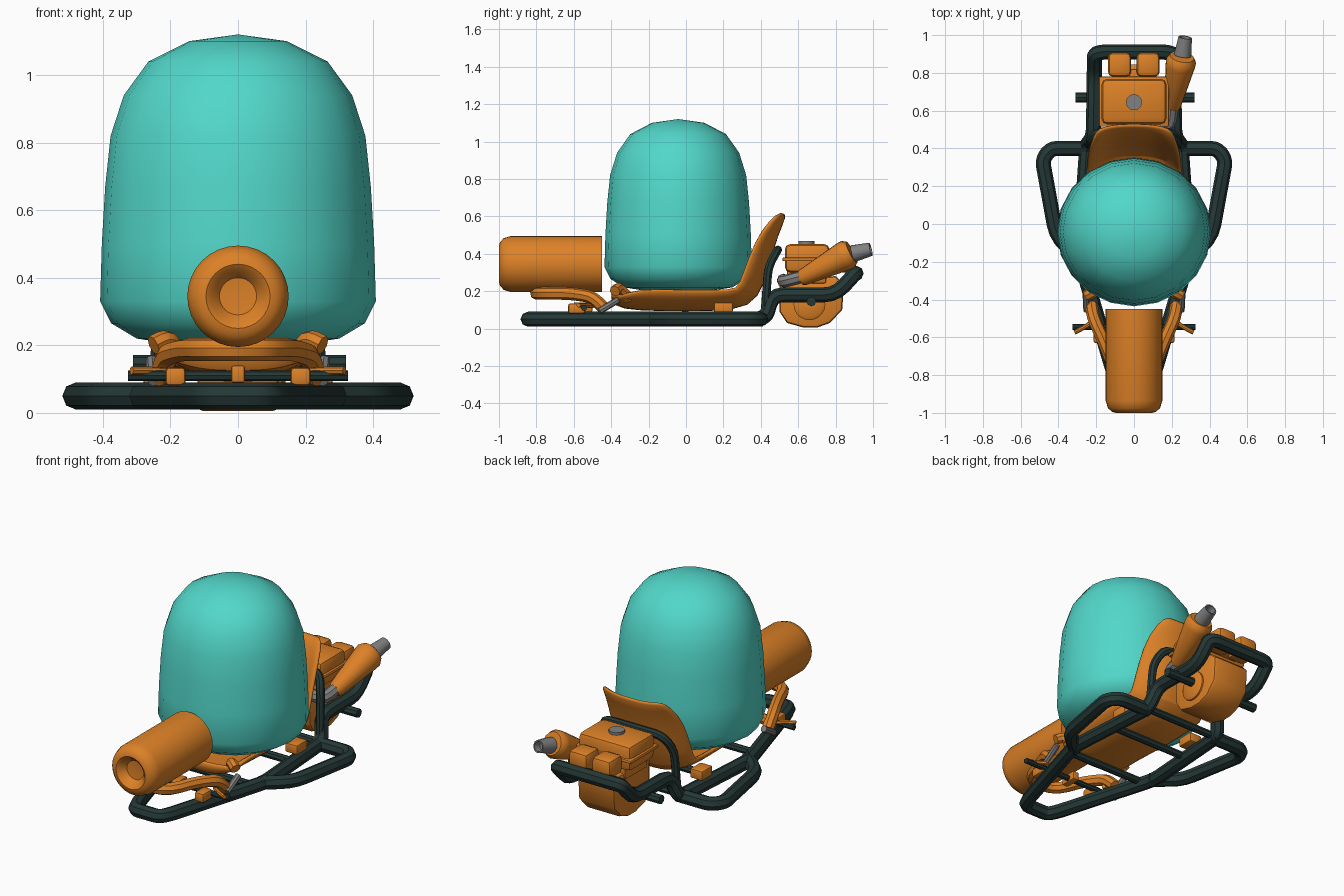
import bpy, bmesh, math
from mathutils import Vector

if "Cube" in bpy.data.objects:
    bpy.data.objects.remove(bpy.data.objects["Cube"])


def colour(name, rgb):
    m = bpy.data.materials.new(name)
    m.diffuse_color = (*rgb, 1)
    m.use_nodes = True
    m.node_tree.nodes["Principled BSDF"].inputs["Base Color"].default_value = m.diffuse_color
    return m


TEAL = colour("teal", (0.085, 0.68, 0.59))
ORANGE = colour("orange", (0.72, 0.22, 0.02))
DARK = colour("dark_green", (0.018, 0.04, 0.037))
GREY = colour("grey", (0.22, 0.22, 0.22))


def add(name, mesh, mat):
    o = bpy.data.objects.new(name, mesh)
    bpy.context.collection.objects.link(o)
    mesh.materials.clear()
    mesh.materials.append(mat)
    return o


def from_bm(name, bm, mat):
    bmesh.ops.recalc_face_normals(bm, faces=bm.faces)
    mesh = bpy.data.meshes.new(name)
    bm.to_mesh(mesh)
    bm.free()
    return add(name, mesh, mat)


def lathe(name, profile, base, axis, mat, n=20):
    """Revolve (radius, distance) points around an axis."""
    bm = bmesh.new()
    vs = [bm.verts.new((r, 0, t)) for r, t in profile]
    es = [bm.edges.new(p) for p in zip(vs, vs[1:])]
    bmesh.ops.spin(bm, geom=vs + es, cent=(0, 0, 0), axis=(0, 0, 1),
                   angle=2 * math.pi, steps=n, use_duplicate=False)
    bmesh.ops.remove_doubles(bm, verts=bm.verts, dist=0.0005)
    o = from_bm(name, bm, mat)
    o.rotation_euler = Vector(axis).to_track_quat('Z', 'Y').to_euler()
    o.location = base
    return o


def tube(name, pts, r, mat, fillet=0.07):
    """Round tube along points, with rounded corners."""
    p = [Vector(q) for q in pts]
    path = [p[0]]
    for a, b, c in zip(p, p[1:], p[2:]):
        d = min(fillet, (a - b).length * 0.45, (c - b).length * 0.45)
        s, e = b + (a - b).normalized() * d, b + (c - b).normalized() * d
        path += [s * (1 - t) ** 2 + b * 2 * t * (1 - t) + e * t * t
                 for t in (0, 0.33, 0.67, 1)]
    path.append(p[-1])
    cu = bpy.data.curves.new(name, 'CURVE')
    cu.dimensions = '3D'
    cu.bevel_depth, cu.bevel_resolution, cu.use_fill_caps = r, 2, True
    sp = cu.splines.new('POLY')
    sp.points.add(len(path) - 1)
    for q, v in zip(sp.points, path):
        q.co = (*v, 1)
    tmp = bpy.data.objects.new(name + "_curve", cu)
    mesh = bpy.data.meshes.new_from_object(tmp)
    bpy.data.objects.remove(tmp)
    return add(name, mesh, mat)


def box(name, lo, hi, bevel, mat):
    bm = bmesh.new()
    bmesh.ops.create_cube(bm, size=1)
    for v in bm.verts:
        v.co = [(a + b) / 2 + c * (b - a) for a, b, c in zip(lo, hi, v.co)]
    bmesh.ops.bevel(bm, geom=bm.edges[:], offset=bevel, segments=2,
                    profile=0.5, affect='EDGES')
    return from_bm(name, bm, mat)


def mirrored(pts):
    """Continue a right-hand path onto the left side."""
    return pts + [(-x, y, z) for x, y, z in reversed(pts)]


def flip(pts, s):
    return [(s * x, y, z) for x, y, z in pts]


# Domed body
body = lathe("domed_body", [(0, 0.2), (0.2, 0.205), (0.3, 0.22), (0.375, 0.265),
             (0.408, 0.33), (0.403, 0.5), (0.393, 0.67), (0.377, 0.82),
             (0.338, 0.94), (0.265, 1.04), (0.145, 1.1), (0, 1.12)],
             (0, -0.042, 0), (0, 0, 1), TEAL)
body.scale = (1, 0.965, 1)

# Front barrel with dished nose
lathe("front_barrel", [(0, 0.05), (0.055, 0.045), (0.08, 0.01), (0.095, 0),
      (0.115, 0.005), (0.138, 0.025), (0.15, 0.065), (0.15, 0.55), (0, 0.55)],
      (0, -1, 0.345), (0, 1, 0), ORANGE, 32)

# Main frame: nose rails, side hoops, engine cradle, seat support
tube("nose_rails", mirrored([(0.25, 0.41, 0.05), (0.29, -0.17, 0.05),
     (0.11, -0.78, 0.05), (0.08, -0.845, 0.05)]), 0.04, DARK, 0.05)
for s, side in ((1, "right"), (-1, "left")):
    tube(side + "_side_hoop", flip([(0.27, -0.19, 0.05), (0.41, -0.07, 0.05),
         (0.485, 0.34, 0.05), (0.44, 0.4, 0.05), (0.23, 0.4, 0.05)], s), 0.04, DARK)
tube("engine_cradle", mirrored([(0.25, 0.39, 0.05), (0.245, 0.43, 0.07),
     (0.215, 0.465, 0.18), (0.21, 0.8, 0.18), (0.21, 0.9, 0.29),
     (0.17, 0.91, 0.295)]), 0.04, DARK)
tube("seat_support", mirrored([(0.24, 0.42, 0.06), (0.23, 0.44, 0.33),
     (0.19, 0.49, 0.42)]), 0.024, DARK)
tube("rear_axle", [(-0.31, 0.67, 0.145), (0.32, 0.67, 0.145)], 0.026, DARK)
tube("front_axle", [(-0.325, -0.545, 0.11), (0.325, -0.545, 0.11)], 0.016, DARK)
for y, w in ((-0.25, 0.26), (0.12, 0.27), (0.4, 0.25)):
    tube("floor_crossbar", [(-w, y, 0.06), (w, y, 0.06)], 0.022, DARK)

# Bucket seat: stations are (y, z, half width, lip height)
stations = [(-0.39, 0.2, 0.2, 0.02), (-0.385, 0.125, 0.22, 0.05),
            (-0.27, 0.11, 0.24, 0.11), (0.0, 0.105, 0.25, 0.1),
            (0.27, 0.11, 0.25, 0.1), (0.38, 0.16, 0.255, 0.12),
            (0.44, 0.36, 0.25, 0.11), (0.475, 0.5, 0.24, 0.08),
            (0.53, 0.615, 0.2, 0.03)]
bm = bmesh.new()
rows = []
for i, (y, z, w, h) in enumerate(stations):
    a, b = stations[max(i - 1, 0)], stations[min(i + 1, len(stations) - 1)]
    t = Vector((b[0] - a[0], b[1] - a[1])).normalized()
    row = []
    for k in range(9):
        u = k / 4 - 1
        lift = h * abs(u) ** 3
        row.append(bm.verts.new((w * u, y - t.y * lift, z + t.x * lift)))
    rows.append(row)
for a, b in zip(rows, rows[1:]):
    for k in range(8):
        bm.faces.new((a[k], a[k + 1], b[k + 1], b[k]))
seat = from_bm("bucket_seat", bm, ORANGE)
m = seat.modifiers.new("thickness", 'SOLIDIFY')
m.thickness, m.offset = 0.03, 0
m = seat.modifiers.new("round", 'SUBSURF')
m.levels = m.render_levels = 1

# Front bumper tube and steering parts
tube("bumper_tube", mirrored([(0.225, -0.43, 0.1), (0.215, -0.5, 0.17),
     (0.16, -0.62, 0.188), (0.09, -0.8, 0.188)]), 0.034, ORANGE, 0.09)
box("centre_bracket", (-0.02, -0.6, 0.09), (0.02, -0.5, 0.14), 0.006, ORANGE)
for s, side in ((1, "right"), (-1, "left")):
    tube(side + "_knee_bolster", flip([(0.17, -0.3, 0.16), (0.21, -0.36, 0.22),
         (0.25, -0.38, 0.2)], s), 0.03, ORANGE, 0.03)
    tube(side + "_link", flip([(0.25, -0.46, 0.095), (0.255, -0.36, 0.155)], s),
         0.018, GREY)
    tube(side + "_pedal", flip([(0.2, -0.5, 0.12), (0.25, -0.54, 0.125),
         (0.315, -0.575, 0.125)], s), 0.012, ORANGE)
    x = sorted((s * 0.155, s * 0.215))
    box(side + "_knuckle", (x[0], -0.63, 0.08), (x[1], -0.54, 0.135), 0.012, ORANGE)
    x = sorted((s * 0.2, s * 0.28))
    box(side + "_seat_mount", (x[0], 0.15, 0.085), (x[1], 0.25, 0.14), 0.008, ORANGE)

# Engine: crankcase from a side profile, neck, fuel tank, filters
side_profile = [(0.5, 0.27), (0.5, 0.09), (0.54, 0.03), (0.63, 0.005), (0.7, 0.005),
                (0.77, 0.03), (0.835, 0.1), (0.845, 0.24), (0.8, 0.28)]
bm = bmesh.new()
face = bm.faces.new([bm.verts.new((-0.12, y, z)) for y, z in side_profile])
ext = bmesh.ops.extrude_face_region(bm, geom=[face])
bmesh.ops.translate(bm, vec=(0.24, 0, 0),
                    verts=[v for v in ext["geom"] if isinstance(v, bmesh.types.BMVert)])
bmesh.ops.bevel(bm, geom=[e for e in bm.edges if abs(e.verts[0].co.x - e.verts[1].co.x) < 0.01],
                offset=0.018, segments=2, profile=0.5, affect='EDGES')
from_bm("crankcase", bm, ORANGE)
lathe("flywheel_cover", [(0, 0), (0.085, 0), (0.085, 0.02), (0.07, 0.03), (0, 0.03)],
      (0.11, 0.66, 0.13), (1, 0, 0), ORANGE)
box("cylinder_block", (-0.13, 0.54, 0.24), (0.13, 0.75, 0.37), 0.012, ORANGE)
box("fuel_tank_rim", (-0.185, 0.515, 0.36), (0.185, 0.78, 0.38), 0.008, ORANGE)
box("fuel_tank", (-0.172, 0.528, 0.3), (0.172, 0.768, 0.452), 0.03, ORANGE)
lathe("fuel_cap", [(0, 0), (0.043, 0), (0.043, 0.02), (0, 0.02)],
      (0, 0.645, 0.447), (0, 0, 1), GREY, 12)
box("filter_left", (-0.138, 0.78, 0.3), (-0.015, 0.908, 0.41), 0.025, ORANGE)
box("filter_right", (0.013, 0.78, 0.3), (0.136, 0.908, 0.41), 0.025, ORANGE)
box("filter_arm", (-0.1, 0.72, 0.32), (0.1, 0.82, 0.37), 0.01, ORANGE)

# Exhaust
tube("exhaust_header", [(0.1, 0.52, 0.26), (0.19, 0.52, 0.25), (0.205, 0.65, 0.285)],
     0.034, GREY, 0.05)
axis = Vector((0.055, 0.28, 0.145))
lathe("muffler", [(0, 0), (0.035, 0), (0.045, 0.02), (0.078, 0.26), (0.08, 0.29),
      (0.065, 0.315), (0, 0.315)], (0.2, 0.61, 0.265), axis, ORANGE, 16)
lathe("exhaust_tip", [(0, 0), (0.046, 0), (0.036, 0.1), (0.028, 0.1), (0.026, 0.06),
      (0, 0.06)], (0.257, 0.892, 0.4), (0.015, 0.1, 0.025), GREY, 12)

# Smooth shading with sharp edges kept
for o in bpy.context.scene.objects:
    o.select_set(o.type == 'MESH')
bpy.context.view_layer.objects.active = seat
bpy.ops.object.shade_smooth_by_angle(angle=math.radians(40))
